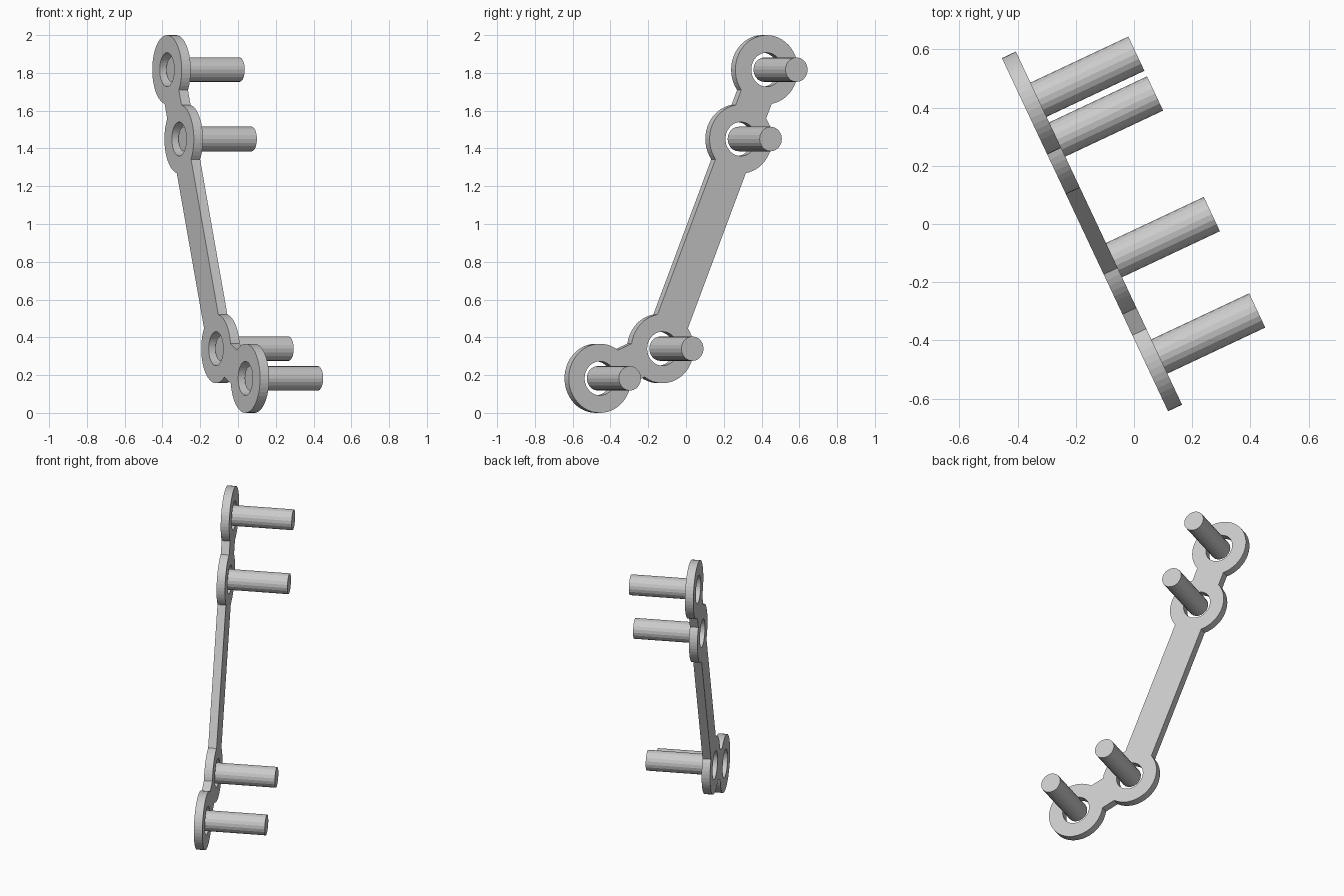
import bpy, bmesh
from math import asin, atan2, cos, sin, pi, radians, tau
from mathutils import Matrix, Vector

cube = bpy.data.objects.get("Cube")
if cube:
    bpy.data.objects.remove(cube, do_unlink=True)

RING_R, HOLE_R, HALF_LINK = 0.183, 0.09, 0.096
THICK, PIN_R, PIN_LEN = 0.053, 0.065, 0.398
# Ring centres in the plate's own plane, from top to bottom
CENTRES = [Vector(c) for c in ((0.526, 1.817), (0.375, 1.45), (-0.083, 0.34), (-0.449, 0.183))]

# Plate frame: local x runs along the plate, local y is up, local z is the pin direction
turn = radians(25.2)
along = Vector((-sin(turn), cos(turn), 0))
normal = Vector((cos(turn), sin(turn), 0))
frame = Matrix.Translation(normal * -0.1415) @ Matrix((along, (0, 0, 1), normal)).transposed().to_4x4()


def arc(centre, radius, start, sweep):
    steps = max(3, round(sweep / tau * 48))
    return [centre + radius * Vector((cos(a), sin(a)))
            for a in (start + sweep * i / steps for i in range(steps + 1))]


def heading(a, b):
    d = b - a
    return atan2(d.y, d.x)


def add_loop(curve, points):
    spline = curve.splines.new("POLY")
    spline.points.add(len(points) - 1)
    for p, co in zip(spline.points, points):
        p.co = (co.x, co.y, 0, 1)
    spline.use_cyclic_u = True


# Plate: walk down one side of the ring chain and back up the other
curve = bpy.data.curves.new("linked_plate", "CURVE")
curve.dimensions = "2D"
curve.fill_mode = "BOTH"
curve.extrude = THICK / 2
walk = CENTRES + CENTRES[-2:0:-1]
neck = asin(HALF_LINK / RING_R)
outline = []
for i, c in enumerate(walk):
    start = heading(c, walk[i - 1]) + neck
    end = heading(c, walk[(i + 1) % len(walk)]) - neck
    outline += arc(c, RING_R, start, (end - start) % tau)
add_loop(curve, outline)
for c in CENTRES:
    add_loop(curve, arc(c, HOLE_R, 0, tau)[:-1])

plate = bpy.data.objects.new("linked_plate", curve)
bpy.context.collection.objects.link(plate)
plate.matrix_world = frame
bpy.ops.object.select_all(action="DESELECT")
plate.select_set(True)
bpy.context.view_layer.objects.active = plate
bpy.ops.object.convert(target="MESH")
plate = bpy.context.view_layer.objects.active
bm = bmesh.new()
bm.from_mesh(plate.data)
bmesh.ops.remove_doubles(bm, verts=bm.verts, dist=0.0001)
bmesh.ops.recalc_face_normals(bm, faces=bm.faces)
bm.to_mesh(plate.data)
bm.free()
for face in plate.data.polygons:
    face.use_smooth = False

# Pins: each starts inside its hole at the middle of the plate
for name, c in zip(("top_pin", "upper_pin", "lower_pin", "bottom_pin"), CENTRES):
    mesh = bpy.data.meshes.new(name)
    bm = bmesh.new()
    bmesh.ops.create_cone(bm, cap_ends=True, segments=20, radius1=PIN_R, radius2=PIN_R,
                          depth=PIN_LEN, matrix=Matrix.Translation((0, 0, PIN_LEN / 2)))
    bm.to_mesh(mesh)
    bm.free()
    pin = bpy.data.objects.new(name, mesh)
    bpy.context.collection.objects.link(pin)
    pin.matrix_world = frame @ Matrix.Translation((c.x, c.y, 0))
